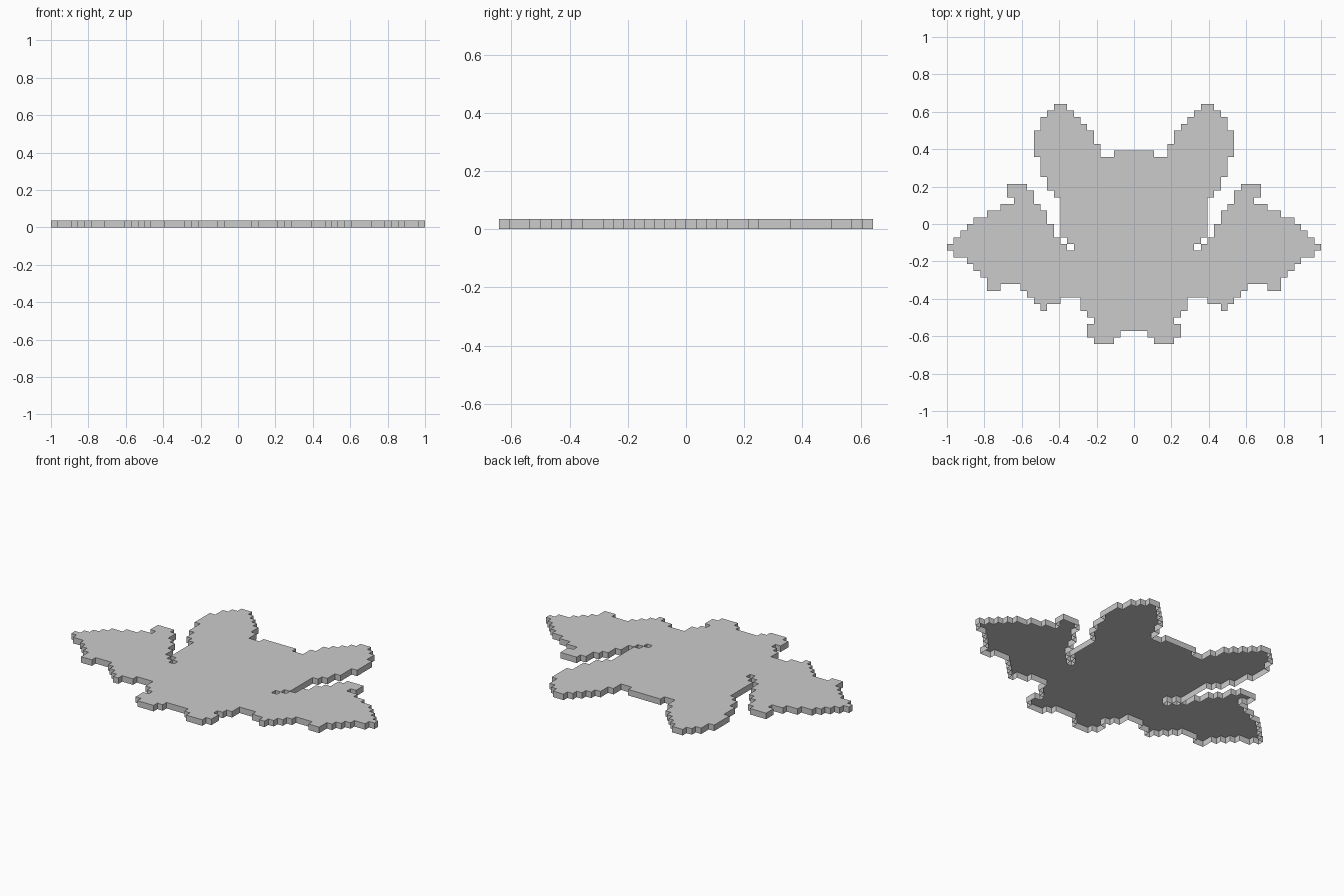
import bpy, bmesh

if "Cube" in bpy.data.objects:
    bpy.data.objects.remove(bpy.data.objects["Cube"])

CELL = 2 / 56

# Half-profile from top to bottom: (row count, spans of cells outward from x = 0)
ears = [(1, (10, 12)), (1, (9, 13)), (1, (8, 14)), (1, (7, 14)), (2, (6, 15)), (1, (5, 15))]
head = [(1, (0, 3), (5, 15)), (3, (0, 14)), (1, (0, 13))]
wings = [
    (1, (0, 13), (16, 19)), (1, (0, 12), (15, 19)), (1, (0, 11), (15, 18)),
    (1, (0, 11), (14, 20)), (1, (0, 11), (13, 22)), (1, (0, 11), (13, 24)),
    (1, (0, 11), (12, 25)), (1, (0, 11), (12, 26)), (1, (0, 10), (11, 27)),
    (1, (0, 9), (10, 28)), (1, (0, 27)), (1, (0, 25)), (1, (0, 24)), (1, (0, 23)),
    (1, (0, 22)), (1, (0, 17), (20, 22)), (1, (0, 16)), (1, (0, 8), (11, 15)),
    (1, (0, 8), (13, 14)),
]
feet = [(1, (0, 7)), (1, (0, 6)), (1, (0, 7)), (1, (2, 7)), (1, (3, 6))]

bm = bmesh.new()
grid = {}


def corner(x, y):
    if (x, y) not in grid:
        grid[x, y] = bm.verts.new((x * CELL, y * CELL, 0))
    return grid[x, y]


# Mirrored square cells sharing their corners
y = 18
for count, *spans in ears + head + wings + feet:
    for _ in range(count):
        y -= 1
        for start, end in spans:
            for i in range(start, end):
                for x in (i, -i - 1):
                    bm.faces.new([corner(x, y), corner(x + 1, y),
                                  corner(x + 1, y + 1), corner(x, y + 1)])

# Raise the top by one cell; the underside stays open, showing the inner walls
bottom = bm.faces[:]
result = bmesh.ops.extrude_face_region(bm, geom=bottom, use_keep_orig=True)
top = [v for v in result["geom"] if isinstance(v, bmesh.types.BMVert)]
bmesh.ops.translate(bm, verts=top, vec=(0, 0, CELL))
bmesh.ops.delete(bm, geom=bottom, context='FACES')
bm.normal_update()

mesh = bpy.data.meshes.new("winged_plate")
bm.to_mesh(mesh)
bm.free()
plate = bpy.data.objects.new("winged_plate", mesh)
bpy.context.collection.objects.link(plate)
